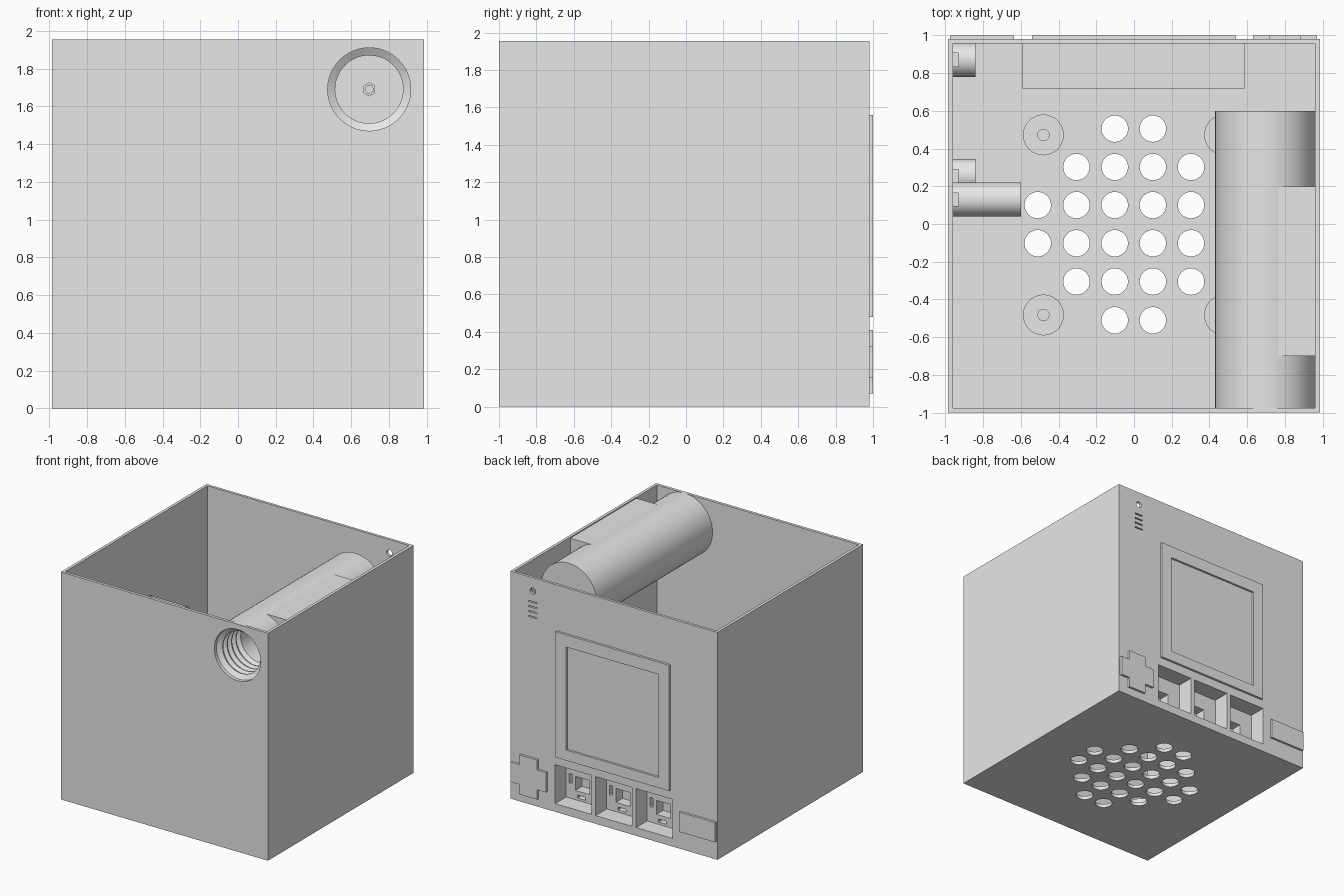
import bpy, bmesh
from math import radians
from mathutils import Matrix, Vector

if "Cube" in bpy.data.objects:
    bpy.data.objects.remove(bpy.data.objects["Cube"], do_unlink=True)

grey = bpy.data.materials.new("light_grey_plastic")
grey.use_nodes = True
grey.diffuse_color = (0.8, 0.8, 0.8, 1)
grey.node_tree.nodes["Principled BSDF"].inputs["Base Color"].default_value = (0.8, 0.8, 0.8, 1)


def finish(name, bm):
    bmesh.ops.recalc_face_normals(bm, faces=bm.faces)
    mesh = bpy.data.meshes.new(name)
    bm.to_mesh(mesh)
    bm.free()
    mesh.materials.append(grey)
    ob = bpy.data.objects.new(name, mesh)
    bpy.context.collection.objects.link(ob)
    return ob


def box(name, x, y, z):
    """Block from (min, max) ranges."""
    bm = bmesh.new()
    bmesh.ops.create_cube(bm, size=1)
    for v in bm.verts:
        v.co = Vector([r[0] + (c + 0.5) * (r[1] - r[0]) for c, r in zip(v.co, (x, y, z))])
    return finish(name, bm)


def cyl(name, centre, r, length, axis="Z", sides=48):
    bm = bmesh.new()
    bmesh.ops.create_cone(bm, cap_ends=True, segments=sides, radius1=r, radius2=r, depth=length)
    turn = {"X": Matrix.Rotation(radians(90), 3, "Y"),
            "Y": Matrix.Rotation(radians(90), 3, "X"), "Z": Matrix.Identity(3)}[axis]
    bmesh.ops.transform(bm, matrix=Matrix.Translation(centre) @ turn.to_4x4(), verts=bm.verts)
    return finish(name, bm)


def select(ob):
    bpy.ops.object.select_all(action="DESELECT")
    ob.select_set(True)
    bpy.context.view_layer.objects.active = ob


def cut(targets, cutter):
    for ob in targets:
        select(ob)
        mod = ob.modifiers.new("cut", "BOOLEAN")
        mod.operation, mod.solver, mod.object = "DIFFERENCE", "EXACT", cutter
        bpy.ops.object.modifier_apply(modifier=mod.name)
    bpy.data.objects.remove(cutter, do_unlink=True)


def smooth(ob):
    select(ob)
    bpy.ops.object.shade_smooth_by_angle(angle=radians(30))


# Open-topped case
W, TOP, BACK = 0.985, 1.955, 0.98
case = box("case", (-W, W), (-1, BACK), (0, TOP))
cut([case], box("cavity", (-0.96, 0.96), (-0.975, 0.957), (0.03, 2.2)))

# Round grille in the floor
steps = [-0.51, -0.305, -0.102, 0.1, 0.302, 0.505]
for x in steps:
    for y in steps:
        if x * x + y * y < 0.3:
            cut([case], cyl("grille_hole", (x, y, 0), 0.07, 0.2, sides=32))

# Four floor bosses with pilot holes
for x in (-0.48, 0.48):
    for y in (-0.482, 0.472):
        boss = cyl("floor_boss", (x, y, 0.06), 0.108, 0.1)
        cut([boss], cyl("pilot", (x, y, 0.12), 0.03, 0.12, sides=24))
        smooth(boss)

# Battery tube: turned profile of (radius, y) with a threaded mouth
CX, CZ = 0.695, 1.69
profile = [(0.265, -0.99), (0.22, -0.99)]
for i in range(4):
    y = -0.97 + i * 0.06
    profile += [(0.22, y), (0.18, y + 0.025), (0.18, y + 0.035), (0.22, y + 0.06)]
profile += [(0.18, -0.7), (0.18, 0.56), (0, 0.56)]
outer = [(0, 0.6), (0.265, 0.6), (0.265, -0.99)]
bm = bmesh.new()
verts = [bm.verts.new((CX + r, y, CZ)) for r, y in profile + outer]
edges = [bm.edges.new(p) for p in zip(verts, verts[1:])]
bmesh.ops.spin(bm, geom=verts + edges, cent=(CX, 0, CZ), axis=(0, 1, 0),
               angle=radians(360), steps=64)
bmesh.ops.remove_doubles(bm, verts=bm.verts, dist=0.0005)
smooth(finish("battery_tube", bm))
cut([case], cyl("tube_mouth", (CX, -1, CZ), 0.22, 0.12, "Y", 64))

# Contact at the tube's end, and block joining the tube to the side wall
contact = cyl("battery_contact", (CX, 0.54, CZ), 0.037, 0.06, "Y", 6)
cut([contact], cyl("contact_hole", (CX, 0.5, CZ), 0.02, 0.06, "Y", 24))
brace = box("tube_brace", (0.7, 0.97), (-0.7, 0.2), (1.6, 1.946))
cut([brace], cyl("brace_clearance", (CX, -0.25, CZ), 0.25, 1.2, "Y", 64))

# Side wall posts with a notch at the root
for y, z, length in ((0.87, 0.5, 0.12), (0.255, 0.6, 0.12), (0.13, 1.235, 0.36)):
    post = cyl("wall_post", (-0.965 + length / 2, y, z), 0.09, length + 0.01, "X")
    cut([post], box("notch", (-0.98, -0.93), (y - 0.035, y + 0.035), (z, z + 0.2)))
    smooth(post)

# Socket housing with three bays opening through the back wall
housing = box("socket_housing", (-0.59, 0.585), (0.717, 0.965), (0.02, 0.45))
for x in (0.385, 0, -0.385):
    cut([case, housing], box("bay", (x - 0.173, x + 0.173), (0.83, 1.1), (0.07, 0.405)))
    cut([housing], box("square_port", (x - 0.05, x + 0.085), (0.74, 0.9), (0.15, 0.27)))
    cut([housing], box("tall_slot", (x + 0.12, x + 0.145), (0.78, 0.9), (0.2, 0.28)))
    cut([housing], box("wide_slot", (x - 0.01, x + 0.065), (0.78, 0.9), (0.09, 0.115)))

# Indicator hole and sound slits
cut([case], cyl("indicator_hole", (0.77, 0.98, 1.84), 0.027, 0.2, "Y", 24))
for i in range(4):
    z = 1.745 - i * 0.043
    cut([case], box("slit", (0.73, 0.81), (0.9, 1.1), (z - 0.005, z + 0.005)))

# Raised screen frame
frame = box("screen_frame", (-0.54, 0.54), (0.97, 1), (0.48, 1.56))
cut([frame], box("screen_recess", (-0.44, 0.44), (0.982, 1.1), (0.57, 1.455)))

# Cross pad and flat button
bm = bmesh.new()
a, b = 0.085, 0.17
cross = [(a, a), (a, b), (-a, b), (-a, a), (-b, a), (-b, -a),
         (-a, -a), (-a, -b), (a, -b), (a, -a), (b, -a), (b, a)]
face = bm.faces.new([bm.verts.new((0.8 + x, 0.97, 0.24 + z)) for x, z in cross])
ext = bmesh.ops.extrude_face_region(bm, geom=[face], use_keep_orig=True)
bmesh.ops.translate(bm, vec=(0, 0.03, 0),
                    verts=[v for v in ext["geom"] if isinstance(v, bmesh.types.BMVert)])
finish("cross_pad", bm)
box("flat_button", (-0.975, -0.635), (0.97, 1), (0.155, 0.325))

smooth(case)
